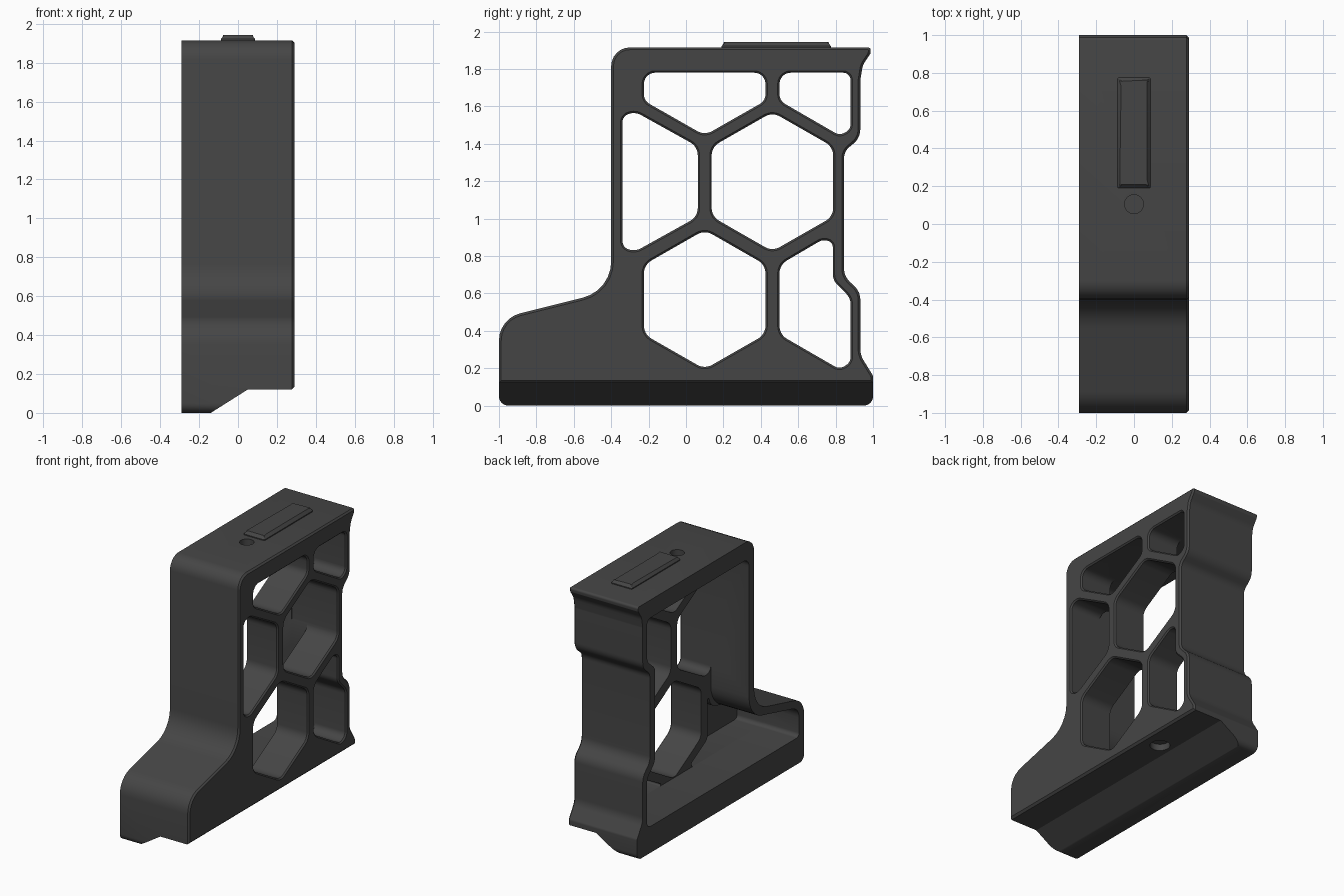
import bpy, math
from mathutils import Vector

if "Cube" in bpy.data.objects:
    bpy.data.objects.remove(bpy.data.objects["Cube"])

grey = bpy.data.materials.new("charcoal")
grey.diffuse_color = (0.06, 0.06, 0.06, 1)
grey.use_nodes = True
grey.node_tree.nodes["Principled BSDF"].inputs["Base Color"].default_value = grey.diffuse_color


def rounded(points, seg=6):
    """Fillet each (u, v, radius) corner of a closed outline."""
    out, n = [], len(points)
    for i, (u, v, r) in enumerate(points):
        p = Vector((u, v))
        a = Vector(points[i - 1][:2]) - p
        b = Vector(points[(i + 1) % n][:2]) - p
        half = a.angle(b) / 2
        t = min(r / math.tan(half), 0.49 * a.length, 0.49 * b.length)
        if t < 1e-4:
            out.append(p)
            continue
        s, e = p + a.normalized() * t, p + b.normalized() * t
        c = p + (a.normalized() + b.normalized()).normalized() * (t / math.cos(half))
        ds, de = s - c, e - c
        turn = ds.angle_signed(de)
        a0 = math.atan2(ds.y, ds.x)
        for k in range(seg + 1):
            g = a0 - turn * k / seg
            out.append(c + Vector((math.cos(g), math.sin(g))) * ds.length)
    area = sum(p.cross(out[(i + 1) % len(out)]) for i, p in enumerate(out))
    return out if area > 0 else out[::-1]


def offset(loop, d):
    """Push a counter-clockwise outline outward by d."""
    res, n = [], len(loop)
    for i, p in enumerate(loop):
        a = (p - loop[i - 1]).normalized()
        b = (loop[(i + 1) % n] - p).normalized()
        na, nb = Vector((a.y, -a.x)), Vector((b.y, -b.x))
        res.append(p + (na + nb) * d / (1 + na.dot(nb)))
    return res


def loft(name, loop, sections, place):
    """Extrude an outline through (position, offset) sections."""
    n, verts, faces = len(loop), [], []
    for h, d in sections:
        verts += [place(h, q.x, q.y) for q in offset(loop, d)]
    for s in range(len(sections) - 1):
        for i in range(n):
            j = (i + 1) % n
            faces.append((s * n + i, s * n + j, s * n + n + j, s * n + n + i))
    top = (len(sections) - 1) * n
    faces += [tuple(range(n))[::-1], tuple(range(top, top + n))]
    me = bpy.data.meshes.new(name)
    me.from_pydata(verts, [], faces)
    me.materials.append(grey)
    ob = bpy.data.objects.new(name, me)
    bpy.context.collection.objects.link(ob)
    bpy.context.view_layer.objects.active = ob
    ob.select_set(True)
    bpy.ops.object.mode_set(mode='EDIT')
    bpy.ops.mesh.select_all(action='SELECT')
    bpy.ops.mesh.normals_make_consistent(inside=False)
    bpy.ops.object.mode_set(mode='OBJECT')
    ob.select_set(False)
    return ob


along_x = lambda h, u, v: (h, u, v)
along_y = lambda h, u, v: (u, h, v)
along_z = lambda h, u, v: (u, v, h)


def disc(x, y, r):
    return [Vector((x + r * math.cos(k * math.tau / 32),
                    y + r * math.sin(k * math.tau / 32))) for k in range(32)]


# Outer side profile of the frame (y, z, fillet)
profile = [(-1, 0, .05), (-1, .465, .15), (-.4, .615, .2), (-.4, 1.915, .1),
           (.99, 1.915, .015), (.985, 1.88, .01), (.945, 1.82, .1), (.932, 1.74, .05),
           (.932, 1.43, .1), (.845, 1.36, .08), (.845, .69, .1), (.932, .61, .1),
           (.932, .27, .12), (1, .16, .03), (1, 0, .05)]
body = loft("frame", rounded(profile), [(-.29, 0), (.278, 0), (.29, -.012)], along_x)

cutters = []

# Main cavity, open to the left
cavity = [(-.94, .2, .03), (-.94, .42, .1), (-.34, .57, .2), (-.34, 1.78, .06),
          (.88, 1.78, .04), (.88, 1.46, .08), (.785, 1.38, .06), (.785, .67, .08),
          (.88, .575, .08), (.88, .2, .04)]
cutters.append(loft("cavity_cutter", rounded(cavity), [(-.4, 0), (.03, 0)], along_x))

# Deeper pockets beside the cells
pockets = [[(-.94, .2, .03), (-.94, .42, .1), (-.34, .57, .1), (-.3, .7, .02),
            (-.3, .34, .05), (-.05, .2, .02)],
           [(.23, .2, .01), (.69, .2, .01), (.46, .325, .03)]]
for pts in pockets:
    cutters.append(loft("pocket_cutter", rounded(pts), [(-.02, 0), (.23, 0)], along_x))


# Honeycomb openings with a small chamfer on the right face
def hexagon(cy, cz):
    w, a, b = .325, .372, .186
    return [(cy, cz + a, .08), (cy - w, cz + b, .08), (cy - w, cz - b, .08),
            (cy, cz - a, .08), (cy + w, cz - b, .08), (cy + w, cz + b, .08)]


cells = [hexagon(.1, .567), hexagon(.462, 1.197),
         [(-.225, 1.78, .06), (.425, 1.78, .06), (.425, 1.63, .06), (.1, 1.445, .08),
          (-.225, 1.63, .06)],
         [(.5, 1.78, .06), (.88, 1.78, .04), (.88, 1.475, .05), (.82, 1.445, .05),
          (.5, 1.63, .06)],
         [(-.34, 1.55, .06), (-.27, 1.57, .08), (.063, 1.385, .08), (.063, 1.01, .08),
          (-.27, .825, .08), (-.34, .845, .06)],
         [(.5, .753, .08), (.73, .888, .06), (.785, .875, .05), (.785, .67, .08),
          (.88, .575, .08), (.88, .23, .05), (.82, .195, .05), (.5, .38, .08)]]
for pts in cells:
    cutters.append(loft("cell_cutter", rounded(pts),
                        [(-.1, 0), (.28, 0), (.29, .01), (.31, .03)], along_x))

# Stepped underside with a sloping flank
step = [(-.14, 0, 0), (.05, .12, 0), (.275, .12, 0), (.32, .165, 0), (.4, -.2, 0),
        (-.457, -.2, 0)]
cutters.append(loft("underside_cutter", rounded(step), [(-1.2, 0), (1.2, 0)], along_y))

# Round sockets in the top and the underside
cutters.append(loft("top_socket_cutter", disc(0, .105, .05), [(1.85, 0), (2.1, 0)], along_z))
cutters.append(loft("bottom_socket_cutter", disc(.15, .46, .07), [(-.1, 0), (.17, 0)], along_z))

for c in cutters:
    m = body.modifiers.new(c.name, 'BOOLEAN')
    m.operation, m.solver, m.object = 'DIFFERENCE', 'EXACT', c
bpy.context.view_layer.objects.active = body
body.select_set(True)
for m in list(body.modifiers):
    bpy.ops.object.modifier_apply(modifier=m.name)
for c in cutters:
    bpy.data.objects.remove(c)

# Raised pad on top
pad_outline = [(-.088, .19, .01), (.088, .19, .01), (.088, .775, .01), (-.088, .775, .01)]
pad = loft("top_pad", rounded(pad_outline, 3), [(1.9, 0), (1.922, 0), (1.943, -.02)], along_z)

for ob in (body, pad):
    bpy.ops.object.select_all(action='DESELECT')
    ob.select_set(True)
    bpy.context.view_layer.objects.active = ob
    bpy.ops.object.shade_smooth_by_angle(angle=math.radians(30))
